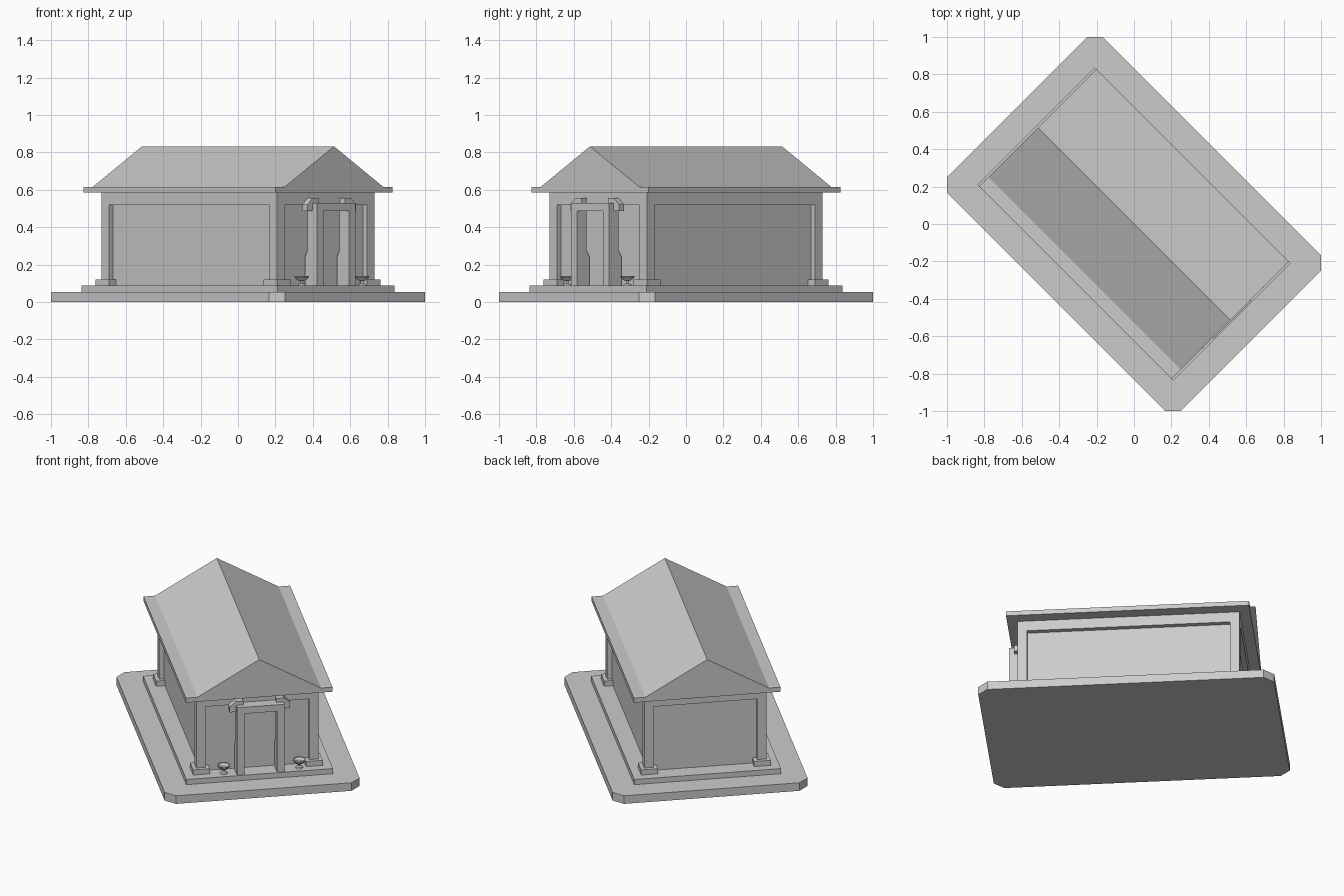
import bpy, bmesh, math
from mathutils import Matrix, Vector

cube = bpy.data.objects.get("Cube")
if cube:
    bpy.data.objects.remove(cube, do_unlink=True)

stone = bpy.data.materials.new("grey_stone")
stone.use_nodes = True
GREY = (0.6, 0.6, 0.6, 1)
stone.diffuse_color = GREY
stone.node_tree.nodes["Principled BSDF"].inputs["Base Color"].default_value = GREY

# The building stands diagonally: local x runs to the door end, local y across
TURN = Matrix.Rotation(math.radians(-45), 4, 'Z')


def finish(name, bm):
    bmesh.ops.recalc_face_normals(bm, faces=bm.faces)
    bm.transform(TURN)
    mesh = bpy.data.meshes.new(name)
    bm.to_mesh(mesh)
    bm.free()
    mesh.materials.append(stone)
    obj = bpy.data.objects.new(name, mesh)
    bpy.context.collection.objects.link(obj)
    return obj


def prism(name, points, extrude):
    """Close a profile and sweep it along a vector."""
    bm = bmesh.new()
    face = bm.faces.new([bm.verts.new(p) for p in points])
    swept = bmesh.ops.extrude_face_region(bm, geom=[face])["geom"]
    verts = [g for g in swept if isinstance(g, bmesh.types.BMVert)]
    bmesh.ops.translate(bm, verts=verts, vec=Vector(extrude))
    return finish(name, bm)


def box(name, x, y, z):
    corners = [(x[0], y[0], z[0]), (x[1], y[0], z[0]), (x[1], y[1], z[0]), (x[0], y[1], z[0])]
    return prism(name, corners, (0, 0, z[1] - z[0]))


def block(name, hx, hy, z, cx=0, cy=0):
    return box(name, (cx - hx, cx + hx), (cy - hy, cy + hy), z)


def lathe(name, profile, cx, cy, sides=12):
    bm = bmesh.new()
    verts = [bm.verts.new((cx + r, cy, z)) for r, z in profile]
    edges = [bm.edges.new(pair) for pair in zip(verts, verts[1:])]
    bmesh.ops.spin(bm, geom=verts + edges, cent=(cx, cy, 0), axis=(0, 0, 1),
                   angle=math.tau, steps=sides)
    bmesh.ops.remove_doubles(bm, verts=bm.verts, dist=0.0005)
    return finish(name, bm)


# Ground slab with clipped corners, and the step on it
HX, HY, CUT = 0.884, 0.589, 0.059
outline = []
for sx, sy in ((1, 1), (-1, 1), (-1, -1), (1, -1)):
    pair = [(sx * HX, sy * (HY - CUT), 0), (sx * (HX - CUT), sy * HY, 0)]
    outline += pair if sx * sy > 0 else pair[::-1]
prism("ground_slab", outline, (0, 0, 0.053))
FLOOR, EAVE = 0.087, 0.585
block("step", 0.74, 0.443, (0.053, FLOOR))

# Recessed walls framed by corner posts and a beam
block("walls", 0.633, 0.339, (FLOOR, EAVE))
block("top_beam", 0.663, 0.369, (0.519, EAVE))
for sx, end in ((1, "front"), (-1, "back")):
    for sy, side in ((1, "left"), (-1, "right")):
        at = dict(cx=sx * 0.635, cy=sy * 0.341)
        block(f"{end}_{side}_post", 0.028, 0.028, (FLOOR, 0.519), **at)
        block(f"{end}_{side}_plinth", 0.051, 0.051, (FLOOR, 0.121), **at)

# Flat eave and gabled roof
block("eave", 0.726, 0.443, (EAVE, 0.615))
prism("gable_roof", [(-0.726, -0.373, 0.615), (-0.726, 0.373, 0.615), (-0.726, 0, 0.832)],
      (1.452, 0, 0))

# Portal: pillars that reach back to the wall at the foot, and a lintel
MID, FRONT, BACK = 0.009, 0.734, 0.662
for s, side in ((1, "left"), (-1, "right")):
    inner = MID + s * 0.098
    prism(f"portal_{side}_pillar",
          [(FRONT, inner, FLOOR), (FRONT, inner, 0.53), (BACK, inner, 0.53),
           (BACK, inner, 0.278), (0.64, inner, 0.24), (0.64, inner, FLOOR)],
          (0, s * 0.046, 0))
    # Hooked bracket over the outer top corner
    hook = [(0.1, 0.53), (0.1, 0.555), (0.145, 0.555), (0.183, 0.522),
            (0.183, 0.487), (0.144, 0.487), (0.144, 0.53)]
    prism(f"portal_{side}_bracket", [(0.66, MID + s * y, z) for y, z in hook], (0.04, 0, 0))
    # Footed bowl beside the portal
    bowl = [(0, FLOOR), (0.023, FLOOR), (0.02, 0.095), (0.008, 0.1), (0.008, 0.112),
            (0.025, 0.118), (0.039, 0.133), (0.039, 0.14), (0.033, 0.14), (0.02, 0.126), (0, 0.124)]
    lathe(f"{side}_bowl", bowl, 0.69, 0.02 + s * 0.228)
block("portal_lintel", (FRONT - BACK) / 2, 0.098, (0.487, 0.53), (FRONT + BACK) / 2, MID)
